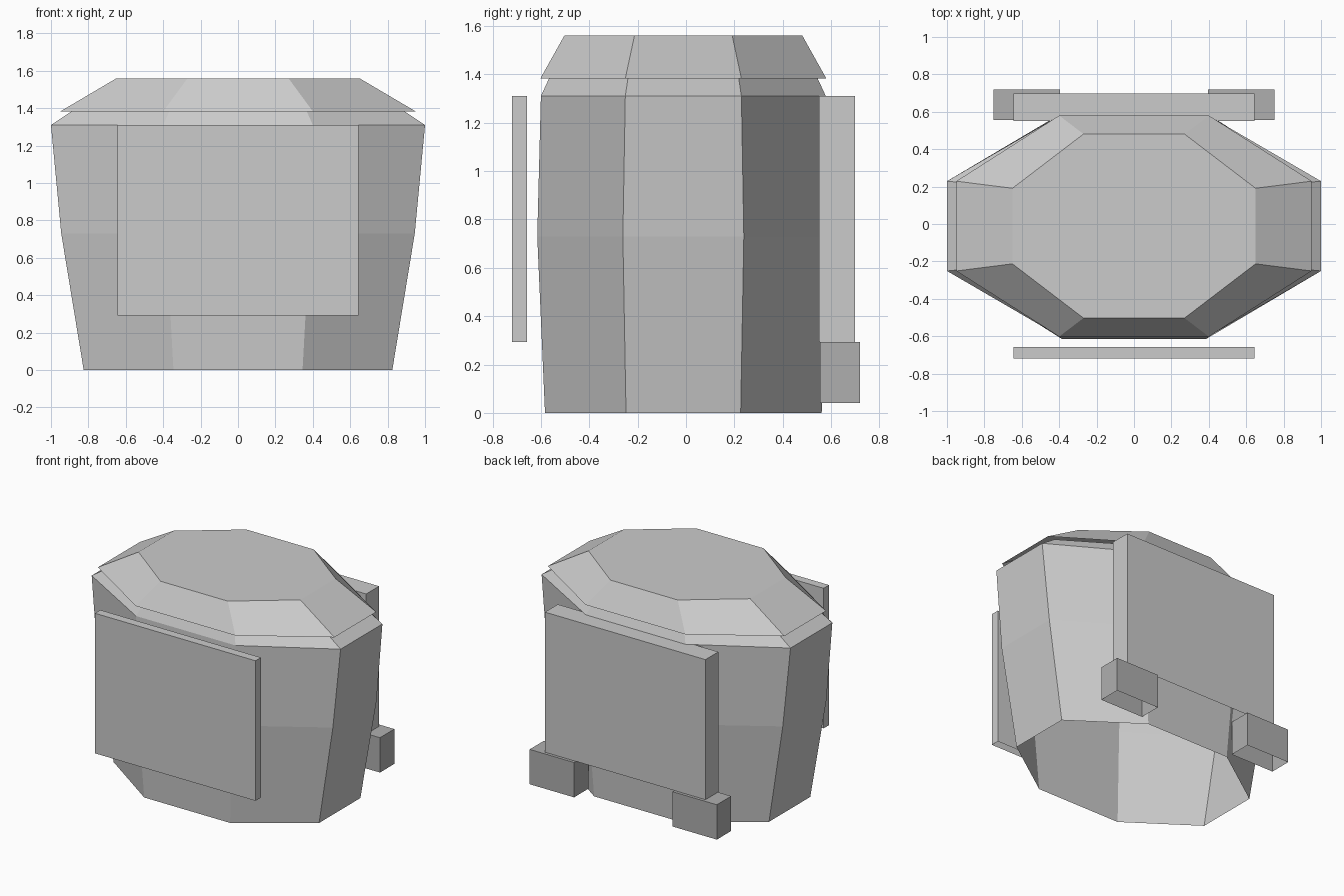
import bpy, bmesh

if "Cube" in bpy.data.objects:
    bpy.data.objects.remove(bpy.data.objects["Cube"])

CY = -0.011  # depth centre of the body


def loft(name, rings):
    """Open octagonal shell with a top; ring = (z, half width, side half depth, front half width, half depth)."""
    bm = bmesh.new()
    loops = []
    for z, w, sd, fw, d in rings:
        pts = [(fw, -d), (w, -sd), (w, sd), (fw, d),
               (-fw, d), (-w, sd), (-w, -sd), (-fw, -d)]
        loops.append([bm.verts.new((x, y + CY, z)) for x, y in pts])
    for a, b in zip(loops, loops[1:]):
        for i in range(8):
            j = (i + 1) % 8
            bm.faces.new((a[i], a[j], b[j], b[i]))
    if name == "lid":
        bm.faces.new(loops[-1])
    return finish(name, bm)


def box(name, x, y, z):
    """Box from (min, max) pairs per axis, open at the bottom."""
    bm = bmesh.new()
    bmesh.ops.create_cube(bm, size=1)
    bottom = [f for f in bm.faces if f.normal.z < -0.5]
    bmesh.ops.delete(bm, geom=bottom, context='FACES_ONLY')
    for v in bm.verts:
        v.co = [r[0] if c < 0 else r[1] for c, r in zip(v.co, (x, y, z))]
    return finish(name, bm)


def finish(name, bm):
    mesh = bpy.data.meshes.new(name)
    bm.to_mesh(mesh)
    bm.free()
    obj = bpy.data.objects.new(name, mesh)
    bpy.context.collection.objects.link(obj)
    return obj


# Tapered eight-sided body, open below, with a shoulder running up under the lid
loft("body", [(0.00, 0.825, 0.237, 0.345, 0.572),
              (0.73, 0.945, 0.250, 0.385, 0.604),
              (1.31, 1.000, 0.240, 0.400, 0.589),
              (1.39, 0.880, 0.228, 0.365, 0.552)])

# Bevelled lid overhanging the shoulder
loft("lid", [(1.383, 0.95, 0.240, 0.40, 0.591),
             (1.56, 0.65, 0.202, 0.27, 0.492)])

# Flat panels on the front and back
box("front_panel", (-0.645, 0.645), (-0.72, -0.658), (0.293, 1.31))
box("back_panel", (-0.645, 0.645), (0.55, 0.698), (0.293, 1.31))

# Darker blocks under the back panel
dark = bpy.data.materials.new("dark_grey")
dark.diffuse_color = (0.43, 0.43, 0.43, 1)
dark.use_nodes = True
dark.node_tree.nodes["Principled BSDF"].inputs["Base Color"].default_value = dark.diffuse_color
for side, x in (("left", (-0.752, -0.395)), ("right", (0.395, 0.752))):
    block = box("back_block_" + side, x, (0.555, 0.72), (0.04, 0.293))
    block.data.materials.append(dark)
